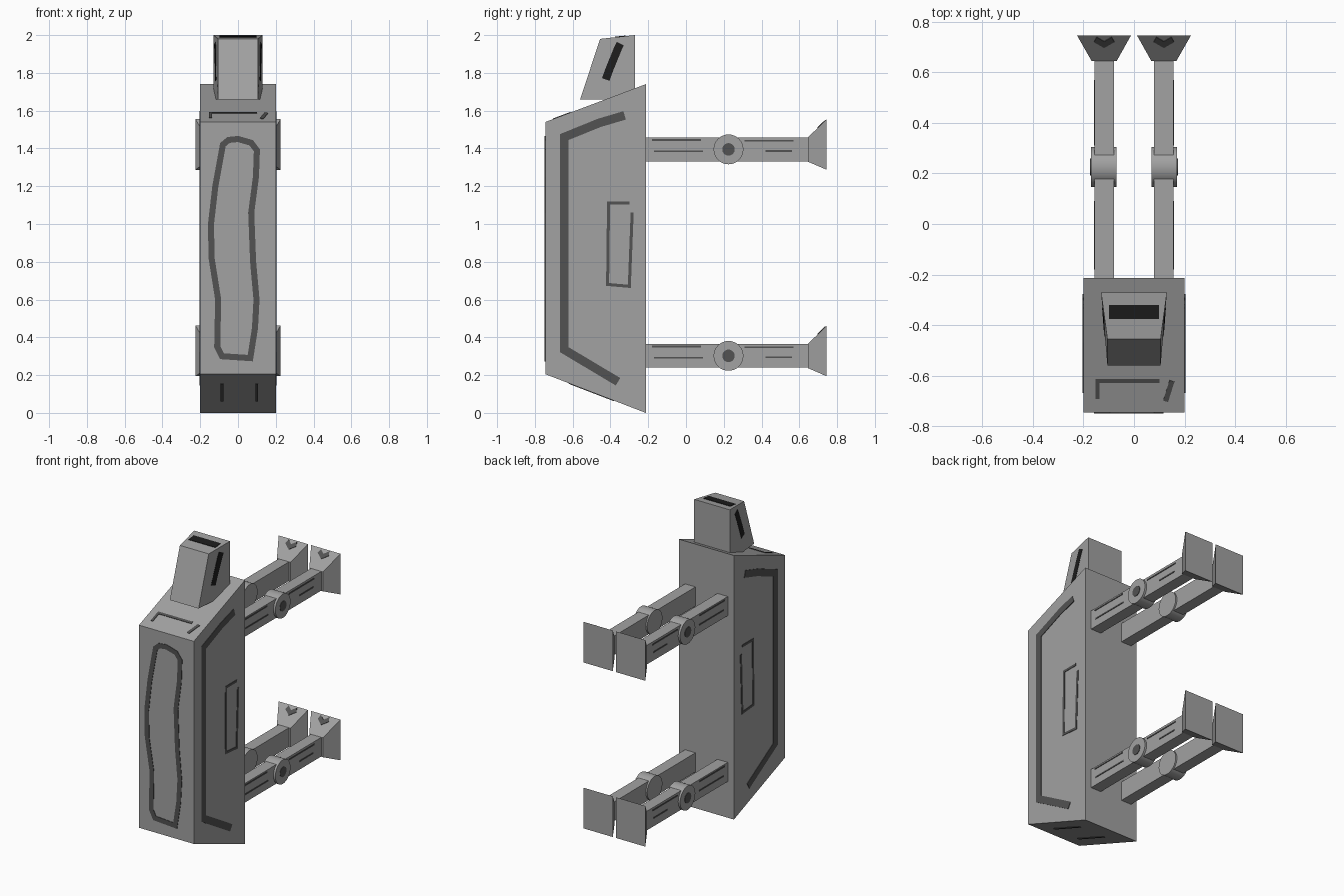
import bpy, bmesh, math
from mathutils import Vector

if "Cube" in bpy.data.objects:
    bpy.data.objects.remove(bpy.data.objects["Cube"])


def material(name, v):
    m = bpy.data.materials.new(name)
    m.diffuse_color = (v, v, v, 1)
    m.use_nodes = True
    m.node_tree.nodes["Principled BSDF"].inputs["Base Color"].default_value = m.diffuse_color
    return m


GREY = material("grey metal", 0.36)
DARK = material("dark paint", 0.085)
BLACK = material("black paint", 0.012)


def finish(name, bm, mat):
    bmesh.ops.recalc_face_normals(bm, faces=bm.faces)
    me = bpy.data.meshes.new(name)
    bm.to_mesh(me)
    bm.free()
    me.materials.append(mat)
    ob = bpy.data.objects.new(name, me)
    bpy.context.collection.objects.link(ob)
    return ob


def loft(name, ring_a, ring_b, mat=GREY):
    """Solid between two rings of points."""
    bm = bmesh.new()
    a = [bm.verts.new(p) for p in ring_a]
    b = [bm.verts.new(p) for p in ring_b]
    n = len(a)
    bm.faces.new(a)
    bm.faces.new(b)
    for i in range(n):
        bm.faces.new((a[i], a[(i + 1) % n], b[(i + 1) % n], b[i]))
    return finish(name, bm, mat)


def rect(y, x0, x1, z0, z1):
    return [(x0, y, z0), (x1, y, z0), (x1, y, z1), (x0, y, z1)]


def stroke(name, pts, width, to3d, out, mat=DARK, closed=False):
    """Thin painted ribbon along 2D points, placed on a surface by to3d."""
    pts = [Vector(p) for p in pts]
    n = len(pts)
    out = Vector(out).normalized() * 0.003
    seg = []
    for i in range(n):
        d = (pts[(i + 1) % n] - pts[i]).normalized()
        seg.append(Vector((-d.y, d.x)))
    bm = bmesh.new()
    rows = []
    for i in range(n):
        a, b = seg[i - 1], seg[i]
        if not closed:
            a = b if i == 0 else a
            b = a if i == n - 1 else b
        m = (a + b) / max(0.5, 1 + a.dot(b)) * width / 2
        rows.append([bm.verts.new(Vector(to3d(*(pts[i] + s * m))) + k * out)
                     for s, k in ((1, 1), (-1, 1), (-1, -0.5), (1, -0.5))])
    for i in range(n if closed else n - 1):
        r, q = rows[i], rows[(i + 1) % n]
        for j in range(4):
            bm.faces.new((r[j], r[(j + 1) % 4], q[(j + 1) % 4], q[j]))
    if not closed:
        bm.faces.new(rows[0])
        bm.faces.new(rows[-1])
    return finish(name, bm, mat)


# body: wedge-ended block
profile = [(-0.745, 1.54), (-0.213, 1.74), (-0.213, 0.0), (-0.745, 0.205)]
loft("body", [(-0.2, y, z) for y, z in profile], [(0.2, y, z) for y, z in profile])

# head: leaning front, wider at the back
head = [(-0.56, 1.66, 0.105), (-0.455, 1.98, 0.105), (-0.27, 2.0, 0.13), (-0.27, 1.66, 0.13)]
loft("head", [(-x, y, z) for y, z, x in head], [(x, y, z) for y, z, x in head])

# painted ring on the body front
ring = [(-.08, 1.42), (-.05, 1.445), (0, 1.45), (.07, 1.43), (.10, 1.39), (.095, 1.25),
        (.07, 1.06), (.08, .8), (.098, .6), (.09, .45), (.065, .29), (-.085, .30),
        (-.11, .35), (-.105, .6), (-.14, .82), (-.143, 1.0), (-.12, 1.2)]
stroke("front_ring", ring, 0.032, lambda x, z: (x, -0.745, z), (0, -1, 0), closed=True)


# sloping body ends and head top
def body_top(x, y):
    return (x, y, 1.74 + (y + 0.213) * 0.376)


def body_bottom(x, y):
    return (x, y, -(y + 0.213) * 0.385)


def head_top(x, y):
    return (x, y, 1.98 + (y + 0.455) * 0.108)


stroke("top_mark", [(-.145, -.69), (-.145, -.62), (.10, -.62)], 0.016, body_top, (0, -.37, 1))
stroke("top_tick", [(.125, -.70), (.15, -.62)], 0.02, body_top, (0, -.37, 1))
for x in (-0.085, 0.10):
    stroke("bottom_mark", [(x, -.62), (x, -.38)], 0.014, body_bottom, (0, -.38, -1))
stroke("head_top_stroke", [(-.098, -.348), (-.088, -.348), (.088, -.348), (.098, -.348)],
       0.055, head_top, (0, -.1, 1), BLACK)

for s, side in ((-1, "left"), (1, "right")):
    def flank(y, z):
        return (s * 0.2, y, z)

    def cheek(y, z):
        front = -0.56 + (z - 1.66) * 0.328
        return (s * (0.106 + 0.025 * (y - front) / (-0.27 - front)), y, z)

    # side paint on body and head
    stroke(side + "_body_stroke", [(-.325, 1.575), (-.46, 1.535), (-.645, 1.46), (-.645, .335),
                                   (-.36, .165)], 0.046, flank, (s, 0, 0))
    stroke(side + "_body_panel_line", [(-.30, 1.11), (-.41, 1.11), (-.415, .68), (-.30, .67),
                                       (-.285, 1.06)], 0.016, flank, (s, 0, 0))
    stroke(side + "_head_stroke", [(-.425, 1.765), (-.405, 1.82), (-.36, 1.93), (-.348, 1.955)],
           0.042, cheek, (s, 0, 0), BLACK)

    for level, z in (("upper", 1.395), ("lower", 0.302)):
        name = f"{level}_{side}_"
        xa, xb = sorted((s * 0.08, s * 0.156))
        # limb beam
        loft(name + "limb", rect(-0.23, xa, xb, z - .063, z + .063),
             rect(0.65, xa, xb, z - .063, z + .063))
        # flared foot
        fa, fb = sorted((s * 0.068, s * 0.168))
        ga, gb = sorted((s * 0.012, s * 0.225))
        loft(name + "foot", rect(0.645, fa, fb, z - .065, z + .063),
             rect(0.745, ga, gb, z - .108, z + .16))
        # round joint and its painted spot
        for part, r, d, x, mat in (("joint", 0.079, 0.1, 0.12, GREY),
                                   ("joint_spot", 0.033, 0.006, 0.17, DARK)):
            bpy.ops.mesh.primitive_cylinder_add(vertices=32, radius=r, depth=d,
                                                location=(s * x, 0.225, z),
                                                rotation=(0, math.pi / 2, 0))
            ob = bpy.context.object
            ob.name = name + part
            ob.data.materials.append(mat)
            bpy.ops.object.shade_smooth_by_angle()
        # scratch lines on the limb, marks on the foot
        for y0, y1, dz in ((-.18, .08, .05), (-.17, .09, -.01), (.31, .57, .045), (.42, .56, -.008)):
            stroke(name + "limb_line", [(y0, z + dz), (y1, z + dz)], 0.009,
                   lambda y, h: (s * 0.156, y, h), (s, 0, 0))
        stroke(name + "foot_mark", [(s * .118 - .035, .73), (s * .118, .71), (s * .118 + .035, .73)],
               0.022, lambda x, y: (x, y, z + .063 + (y - .645) * .97), (0, -1, 1))
